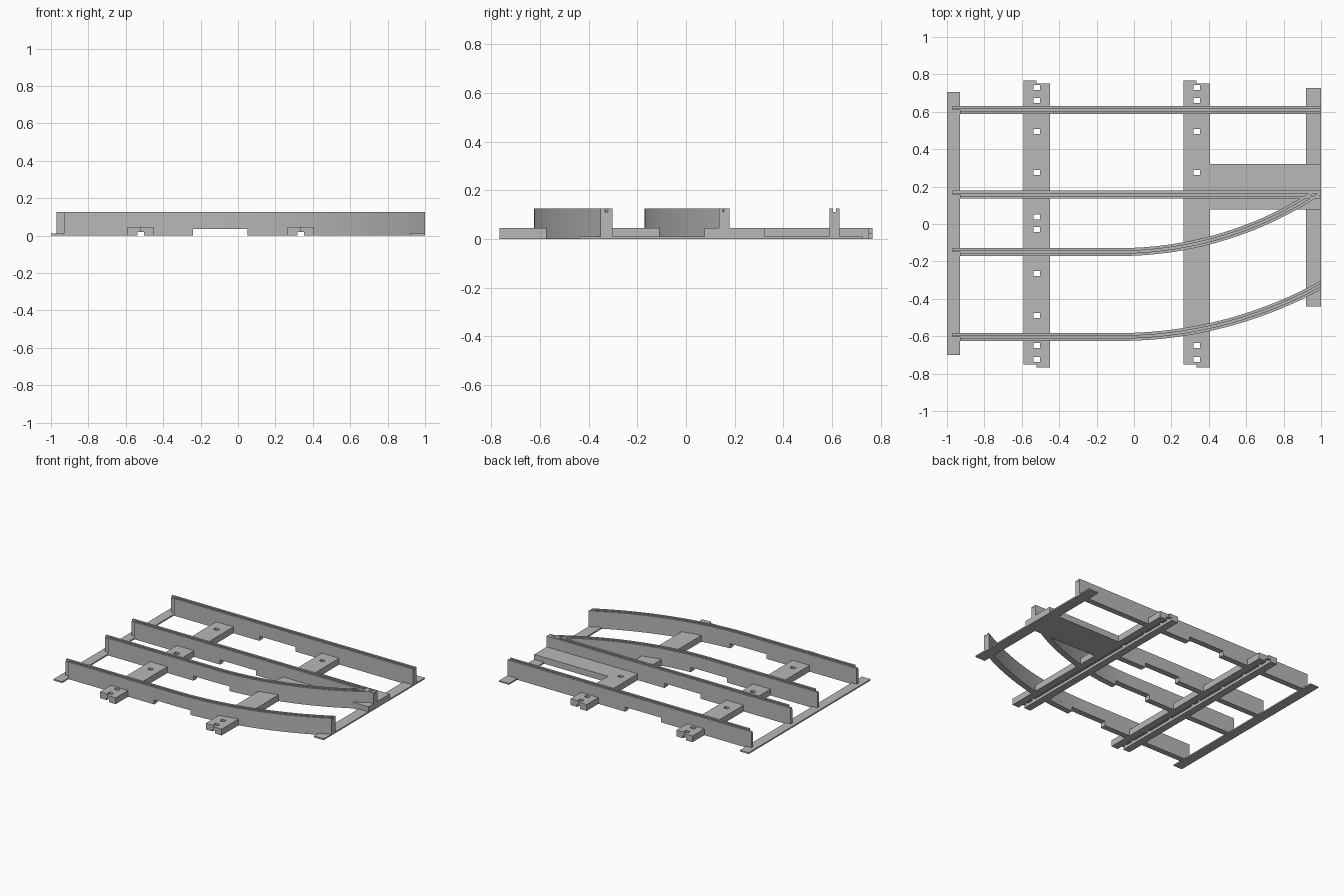
import bpy, bmesh, math

if "Cube" in bpy.data.objects:
    bpy.data.objects.remove(bpy.data.objects["Cube"])

# One plain grey for everything
grey = bpy.data.materials.new("plain_grey")
grey.use_nodes = True
colour = (0.48, 0.48, 0.48, 1)
grey.diffuse_color = colour
grey.node_tree.nodes["Principled BSDF"].inputs["Base Color"].default_value = colour

TOP, GROOVE, FOOT = 0.125, 0.112, 0.034     # rail heights
HALF, SLOT = 0.021, 0.006                   # rail half width, groove half width
TIE_TOP, ROOF, GAP = 0.046, 0.02, 0.017     # sleeper height, channel height, half channel
BEND = -0.08                                # where the curved rails leave the straight
SLEEPERS = {"left": -0.52, "right": 0.335}


def finish(name, bm, smooth=False):
    bmesh.ops.recalc_face_normals(bm, faces=bm.faces)
    mesh = bpy.data.meshes.new(name)
    bm.to_mesh(mesh)
    bm.free()
    mesh.materials.append(grey)
    obj = bpy.data.objects.new(name, mesh)
    bpy.context.collection.objects.link(obj)
    if smooth:
        bpy.ops.object.select_all(action="DESELECT")
        obj.select_set(True)
        bpy.context.view_layer.objects.active = obj
        bpy.ops.object.shade_smooth_by_angle(angle=math.radians(30))
    return obj


def add_box(bm, x0, x1, y0, y1, z0, z1):
    verts = bmesh.ops.create_cube(bm, size=1)["verts"]
    for v in verts:
        v.co.x = x0 if v.co.x < 0 else x1
        v.co.y = y0 if v.co.y < 0 else y1
        v.co.z = z0 if v.co.z < 0 else z1


def box(name, *bounds):
    bm = bmesh.new()
    add_box(bm, *bounds)
    finish(name, bm)


def sweep(bm, profile, x0, x1, y, radius, limit):
    """Carry an (offset, z) profile along x, following an arc past the bend."""
    stations = [x0, x1]
    if radius and x1 > BEND:
        start = max(x0, BEND)
        n = max(2, round((x1 - start) / 0.035))
        stations = ([x0] if x0 < start else []) + [
            start + (x1 - start) * i / n for i in range(n + 1)]
    rings = []
    for x in stations:
        rise, cosine = 0, 1
        if radius and x > BEND:
            cosine = math.sqrt(1 - ((x - BEND) / radius) ** 2)
            rise = radius * (1 - cosine)
        rings.append([bm.verts.new((x, min(y + rise + o / cosine, limit), z))
                      for o, z in profile])
    for a, b in zip(rings, rings[1:]):
        for i in range(len(profile)):
            j = (i + 1) % len(profile)
            bm.faces.new((a[i], a[j], b[j], b[i]))
    bm.faces.new(rings[0])
    bm.faces.new(rings[-1])


def rail(name, y, radius=None, limit=9):
    bm = bmesh.new()
    # Each rail is two staggered halves with a groove along the seam
    for side, start in ((1, -0.97), (-1, -0.93)):
        web = [(0, FOOT), (0, GROOVE), (side * SLOT, GROOVE), (side * SLOT, TOP),
               (side * HALF, TOP), (side * HALF, FOOT)]
        sweep(bm, web, start, 1, y, radius, limit)
        # Feet, interrupted at the sleeper channels and the middle opening
        foot = [(0, 0), (0, FOOT), (side * HALF, FOOT), (side * HALF, 0)]
        a, b = SLEEPERS.values()
        for x0, x1 in ((start, a - GAP), (a + GAP, -0.24), (0.05, b - GAP), (b + GAP, 1)):
            sweep(bm, foot, x0, x1, y, radius, limit)
    finish(name, bm, smooth=True)


def sleeper(name, x, holes):
    bm = bmesh.new()
    r = 0.013
    # Two offset side strips, each with its half of the channel roof at the ends
    for side, low, high in ((-1, -0.75, 0.767), (1, -0.767, 0.752)):
        inner, outer = x + side * GAP, x + side * 0.07
        add_box(bm, min(inner, outer), max(inner, outer), low, high, 0, TIE_TOP)
        for y0, y1 in ((low, holes[0] - r), (holes[-1] + r, high)):
            add_box(bm, min(x, inner), max(x, inner), y0, y1, ROOF, TIE_TOP)
    # Channel roof pieces, leaving the pin holes open
    for y0, y1 in zip(holes, holes[1:]):
        add_box(bm, x - GAP, x + GAP, y0 + r, y1 - r, ROOF, TIE_TOP)
    finish(name, bm)


# Running rails
rail("back_straight_rail", 0.61)
rail("inner_straight_rail", 0.157, limit=0.178)
rail("inner_curved_rail", -0.15, radius=1.92, limit=0.177)
rail("front_curved_rail", -0.604, radius=2.24)

# Sleepers with pin holes
outer_holes = [-0.725, -0.65, 0.275, 0.495, 0.66, 0.73]
middle_holes = [-0.49, -0.265, -0.03, 0.037]
sleeper("left_sleeper", SLEEPERS["left"], sorted(outer_holes + middle_holes))
sleeper("right_sleeper", SLEEPERS["right"], outer_holes)

# Crossing block and thin end bars
box("crossing_block", 0.40, 1, 0.077, 0.322, 0, TIE_TOP)
box("left_end_bar", -1, -0.93, -0.70, 0.705, 0, 0.01)
box("right_end_bar", 0.92, 1, -0.44, 0.727, 0, 0.01)
